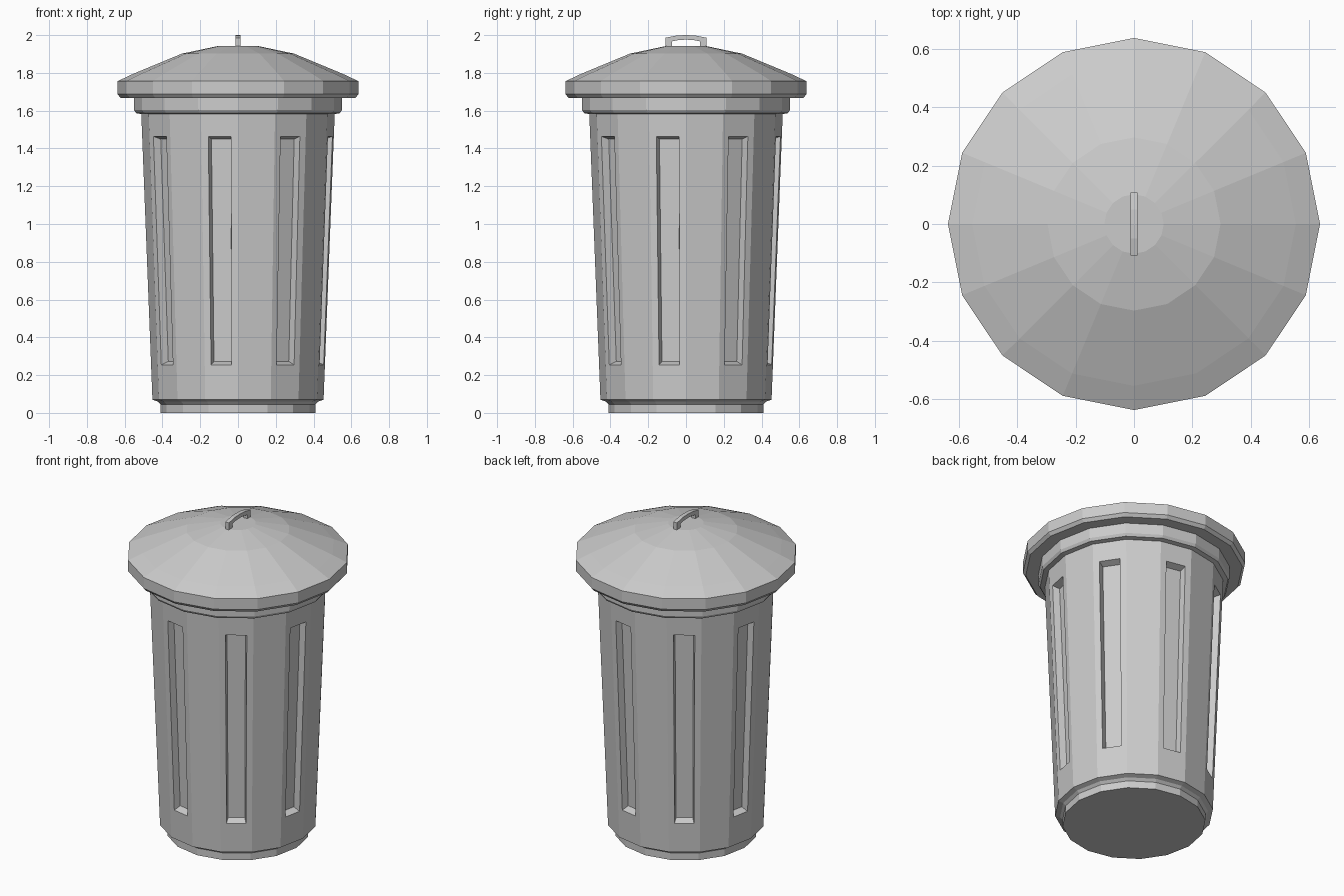
import bpy, bmesh, math
from mathutils import Vector

if "Cube" in bpy.data.objects:
    bpy.data.objects.remove(bpy.data.objects["Cube"])

SIDES = 16


def finish(bm, name):
    bmesh.ops.recalc_face_normals(bm, faces=bm.faces)
    mesh = bpy.data.meshes.new(name)
    bm.to_mesh(mesh)
    bm.free()
    obj = bpy.data.objects.new(name, mesh)
    bpy.context.collection.objects.link(obj)
    return obj


def lathe(profile, panel_band=None):
    """Turn a (radius, z) profile; odd faces of panel_band get a recess."""
    bm = bmesh.new()
    rings = []
    for r, z in profile:
        angles = [math.tau * i / SIDES for i in range(SIDES)]
        rings.append([bm.verts.new((r * math.cos(a), r * math.sin(a), z)) for a in angles])
    for k in range(len(rings) - 1):
        low, high = rings[k], rings[k + 1]
        for i in range(SIDES):
            j = (i + 1) % SIDES
            quad = [low[i], low[j], high[j], high[i]]
            if k == panel_band and i % 2:
                recess(bm, quad)
            else:
                bm.faces.new(quad)
    bm.faces.new(rings[0][::-1])
    bm.faces.new(rings[-1])
    return bm


def recess(bm, quad):
    """Replace a quad with a border, slanted walls and a sunken floor."""
    a, b, c, d = [v.co for v in quad]
    normal = (b - a).cross(d - a).normalized()

    def loop(u, v0, v1, depth):
        pts = []
        for s, t in ((u, v0), (1 - u, v0), (1 - u, v1), (u, v1)):
            p = a.lerp(b, s).lerp(d.lerp(c, s), t)
            pts.append(bm.verts.new(p - normal * depth))
        return pts

    loops = [quad, loop(0.19, 0.122, 0.922, 0), loop(0.235, 0.133, 0.911, 0.04)]
    for outer, inner in zip(loops, loops[1:]):
        for i in range(4):
            j = (i + 1) % 4
            bm.faces.new((outer[i], outer[j], inner[j], inner[i]))
    bm.faces.new(loops[-1])


# Tapered body with foot, recessed panels and top collar
body = [(0.41, 0), (0.41, 0.045), (0.425, 0.06), (0.453, 0.07), (0.512, 1.582),
        (0.54, 1.587), (0.55, 1.603), (0.55, 1.68)]
finish(lathe(body, panel_band=3), "bin_body")

# Domed lid with a vertical rim
lid = [(0.55, 1.668), (0.622, 1.668), (0.638, 1.687), (0.638, 1.756),
       (0.555, 1.795), (0.297, 1.902), (0.102, 1.943)]
finish(lathe(lid), "lid")

# Arched handle: outer and inner side outlines joined into a strip, then thickened
outer = [(-0.108, 1.925), (-0.108, 1.986), (-0.05, 1.998), (0, 2.0),
         (0.05, 1.998), (0.108, 1.986), (0.108, 1.925)]
inner = [(-0.075, 1.925), (-0.075, 1.967), (-0.04, 1.974), (0, 1.976),
         (0.04, 1.974), (0.075, 1.967), (0.075, 1.925)]
bm = bmesh.new()
top = [bm.verts.new((-0.0125, y, z)) for y, z in outer]
under = [bm.verts.new((-0.0125, y, z)) for y, z in inner]
for i in range(len(top) - 1):
    bm.faces.new((top[i], top[i + 1], under[i + 1], under[i]))
result = bmesh.ops.extrude_face_region(bm, geom=bm.faces[:], use_keep_orig=True)
moved = [g for g in result["geom"] if isinstance(g, bmesh.types.BMVert)]
bmesh.ops.translate(bm, verts=moved, vec=Vector((0.025, 0, 0)))
finish(bm, "lid_handle")
